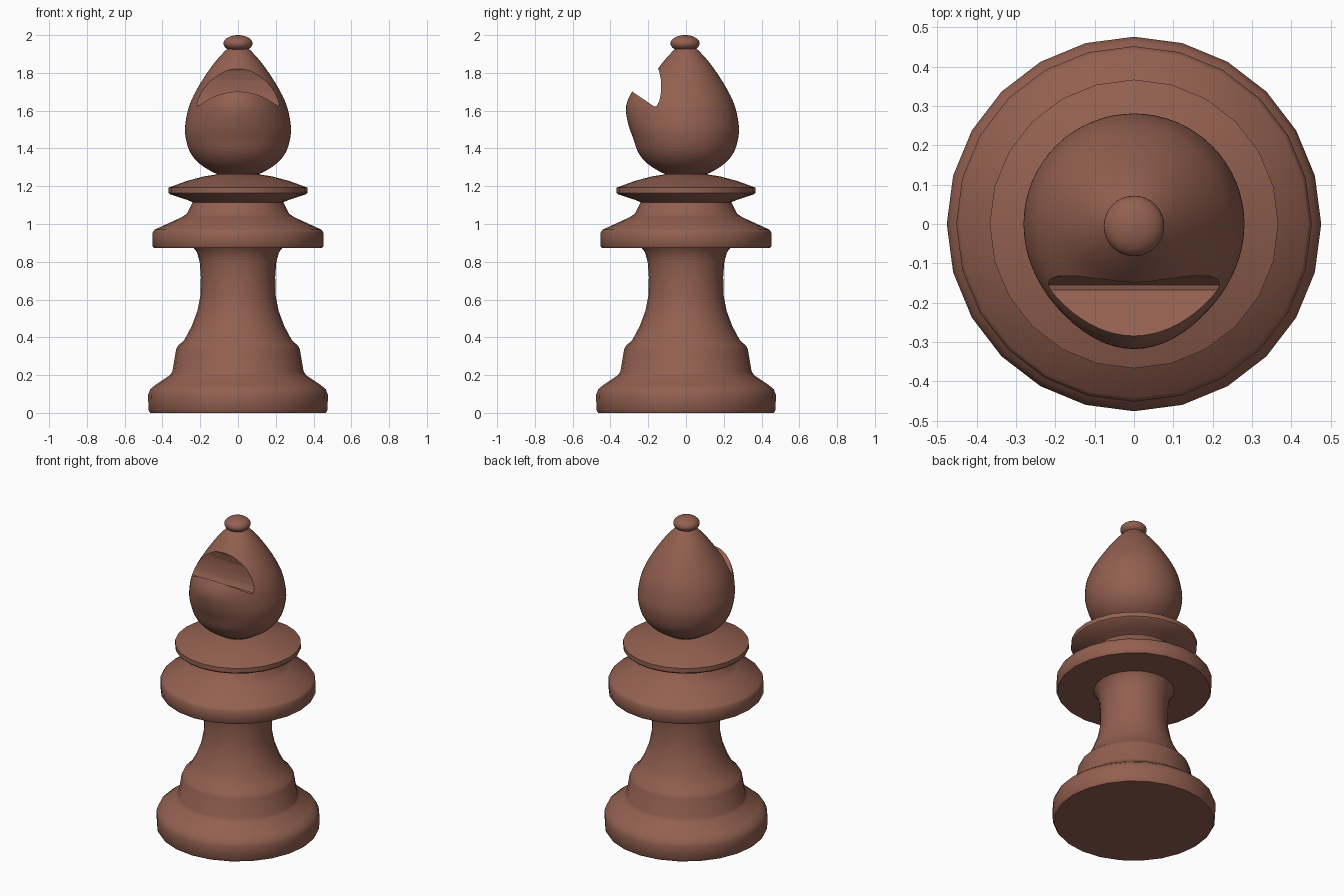
import bpy, bmesh, math
from mathutils import Vector

if "Cube" in bpy.data.objects:
    bpy.data.objects.remove(bpy.data.objects["Cube"])

wood = bpy.data.materials.new("reddish_brown")
wood.diffuse_color = (0.29, 0.117, 0.08, 1)
wood.use_nodes = True
wood.node_tree.nodes["Principled BSDF"].inputs["Base Color"].default_value = wood.diffuse_color


def finish(name, bm):
    bmesh.ops.remove_doubles(bm, verts=bm.verts, dist=1e-5)
    bmesh.ops.recalc_face_normals(bm, faces=bm.faces)
    me = bpy.data.meshes.new(name)
    bm.to_mesh(me)
    bm.free()
    me.materials.append(wood)
    ob = bpy.data.objects.new(name, me)
    bpy.context.collection.objects.link(ob)
    return ob


def smooth(ob, deg):
    bpy.ops.object.select_all(action='DESELECT')
    bpy.context.view_layer.objects.active = ob
    ob.select_set(True)
    bpy.ops.object.shade_smooth_by_angle(angle=math.radians(deg))


def lathe(profile, n):
    """Revolve (radius, z) points around z; caps both ends."""
    bm = bmesh.new()
    rings = [[bm.verts.new((r * math.cos(2 * math.pi * i / n), r * math.sin(2 * math.pi * i / n), z))
              for i in range(n)] for r, z in profile]
    for a, b in zip(rings, rings[1:]):
        for i in range(n):
            j = (i + 1) % n
            bm.faces.new((a[i], a[j], b[j], b[i]))
    bm.faces.new(rings[0][::-1])
    bm.faces.new(rings[-1])
    return bm


def curve(pts, steps):
    """Catmull-Rom smoothing of a profile."""
    p = [Vector(q) for q in pts]
    p = [2 * p[0] - p[1]] + p + [2 * p[-1] - p[-2]]
    out = []
    for a, b, c, d in zip(p, p[1:], p[2:], p[3:]):
        for k in range(steps):
            t = k / steps
            out.append(0.5 * (2 * b + (c - a) * t + (2 * a - 5 * b + 4 * c - d) * t * t
                              + (3 * b - a - 3 * c + d) * t ** 3))
    return [tuple(v) for v in out] + [tuple(p[-2])]


# turned body: foot, stem and two collars
body = finish("turned_body", lathe([
    (0.465, 0), (0.474, 0.015), (0.476, 0.095), (0.465, 0.125), (0.435, 0.15), (0.36, 0.2),
    (0.347, 0.22), (0.328, 0.335), (0.318, 0.355), (0.285, 0.385), (0.245, 0.46),
    (0.215, 0.54), (0.2, 0.615), (0.197, 0.72), (0.203, 0.80), (0.217, 0.85), (0.235, 0.873),
    (0.445, 0.873), (0.452, 0.882), (0.452, 0.955), (0.442, 0.97), (0.30, 1.035), (0.27, 1.055),
    (0.24, 1.115), (0.27, 1.128), (0.36, 1.157), (0.367, 1.165), (0.367, 1.193),
    (0.27, 1.228), (0.18, 1.252), (0.115, 1.262), (0.11, 1.29)], 24))
smooth(body, 40)

# egg-shaped head, lower lip of the slot pushed forward
bm = lathe(curve([(0.09, 1.258), (0.14, 1.278), (0.21, 1.325), (0.258, 1.39), (0.28, 1.48),
                  (0.274, 1.56), (0.251, 1.645), (0.202, 1.74), (0.135, 1.84), (0.075, 1.91),
                  (0.04, 1.94)], 5), 64)


def ease(t):
    t = min(max(t, 0), 1)
    return t * t * (3 - 2 * t)


for v in bm.verts:
    x, y, z = v.co
    if y < 0:
        w = ease((z - 1.42) / 0.24) * ease((1.80 - z) / 0.11)
        v.co.y -= 0.062 * w * (y * y / (x * x + y * y))
head = finish("head", bm)

# wedge cutter for the slot, extruded along x
bm = bmesh.new()
wedge = [(-0.5, 1.847), (-0.168, 1.622), (-0.155, 1.625), (-0.14, 1.655), (-0.132, 1.70),
         (-0.132, 1.76), (-0.142, 1.81), (-0.17, 1.86), (-0.5, 1.95)]
face = bm.faces.new([bm.verts.new((-0.5, y, z)) for y, z in wedge])
ext = bmesh.ops.extrude_face_region(bm, geom=[face])
bmesh.ops.translate(bm, vec=(1, 0, 0), verts=[g for g in ext["geom"] if isinstance(g, bmesh.types.BMVert)])
cutter = finish("slot_cutter", bm)
cutter.hide_render = True
mod = head.modifiers.new("slot", 'BOOLEAN')
mod.operation, mod.object, mod.solver = 'DIFFERENCE', cutter, 'EXACT'
bpy.context.view_layer.objects.active = head
bpy.ops.object.modifier_apply(modifier="slot")
bpy.data.objects.remove(cutter)
smooth(head, 42)

# small flattened ball on top
bm = bmesh.new()
bmesh.ops.create_uvsphere(bm, u_segments=32, v_segments=16, radius=1)
for v in bm.verts:
    v.co = (v.co.x * 0.077, v.co.y * 0.077 - 0.005, 1.956 + v.co.z * 0.044)
smooth(finish("top_ball", bm), 60)
